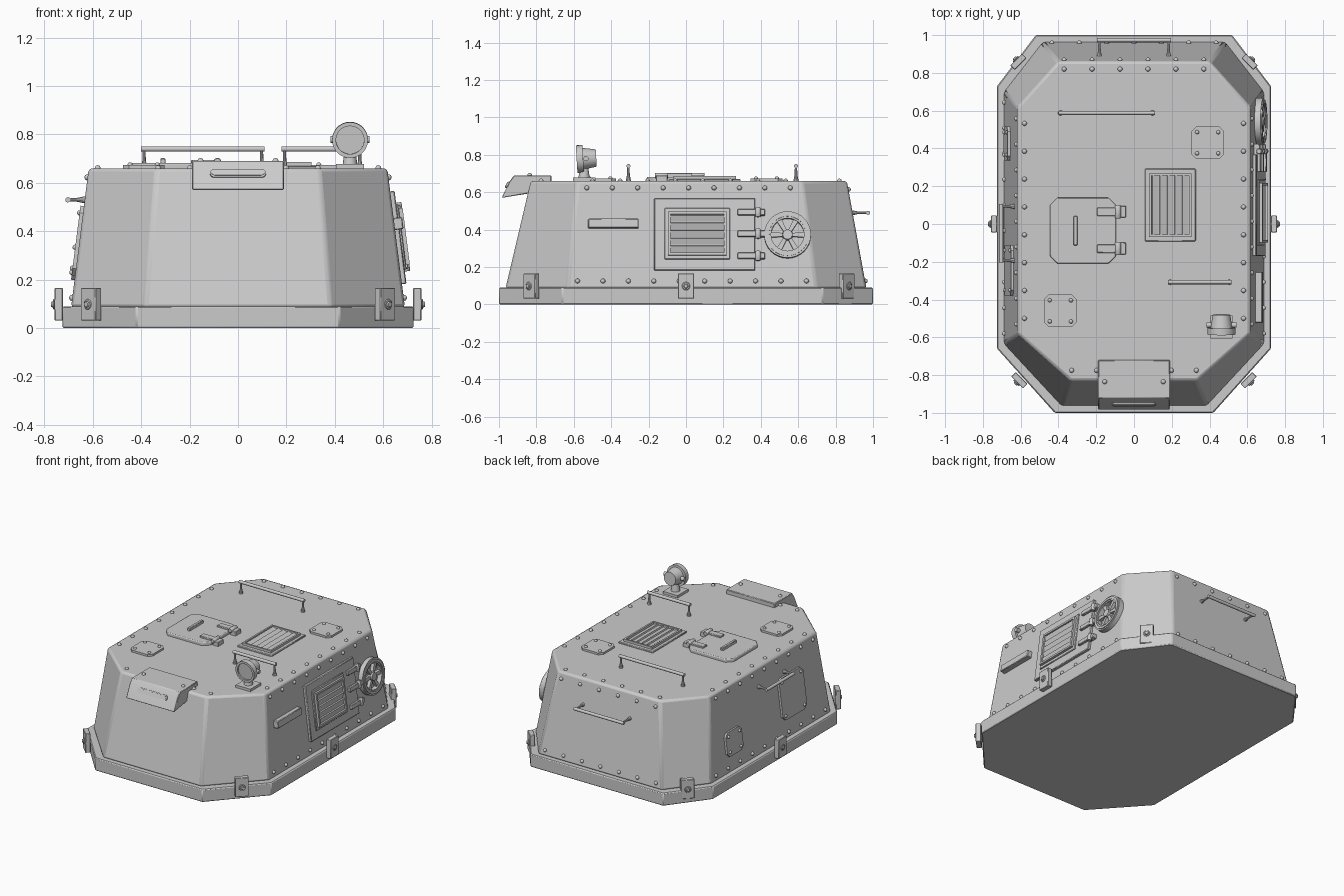
import bpy, bmesh
from math import radians, pi, sin, cos, atan
from mathutils import Matrix, Vector

if "Cube" in bpy.data.objects:
    bpy.data.objects.remove(bpy.data.objects["Cube"])

Z = Vector((0, 0, 1))


def frame(p, n):
    """Local frame at p: w = outward normal, u = sideways, v = up."""
    w = Vector(n).normalized()
    u = Vector((1, 0, 0)) if w.z > 0.99 else Z.cross(w).normalized()
    v = w.cross(u)
    return Matrix.Translation(p) @ Matrix((u, v, w)).transposed().to_4x4()


def roof(x, y):
    return frame((x, y, 0.66), Z)


def side(s, y, z):
    return frame((s * (0.69 - 0.128 * (z - 0.09)), y, z), (s, 0, 0.128))


def rear(x, z):
    return frame((x, 0.965 - 0.184 * (z - 0.09), z), (0, 1, 0.184))


def finish(name, bm, bevel=0, segments=1):
    bmesh.ops.recalc_face_normals(bm, faces=bm.faces)
    me = bpy.data.meshes.new(name)
    bm.to_mesh(me)
    bm.free()
    ob = bpy.data.objects.new(name, me)
    bpy.context.collection.objects.link(ob)
    if bevel:
        m = ob.modifiers.new("Bevel", 'BEVEL')
        m.width, m.segments, m.limit_method, m.angle_limit = bevel, segments, 'ANGLE', radians(25)
    return ob


def loft(bm, lo, hi):
    a = [bm.verts.new(p) for p in lo]
    b = [bm.verts.new(p) for p in hi]
    n = len(a)
    for i in range(n):
        bm.faces.new((a[i], a[(i + 1) % n], b[(i + 1) % n], b[i]))
    bm.faces.new(a[::-1])
    bm.faces.new(b)


def prism(bm, M, pts, w0, w1):
    loft(bm, [M @ Vector((*p, w0)) for p in pts], [M @ Vector((*p, w1)) for p in pts])


def rect(w, h, c=0.0, cx=0.0, cy=0.0):
    a, b = w / 2, h / 2
    if not c:
        q = [(-a, -b), (a, -b), (a, b), (-a, b)]
    else:
        q = [(-a + c, -b), (a - c, -b), (a, -b + c), (a, b - c),
             (a - c, b), (-a + c, b), (-a, b - c), (-a, -b + c)]
    return [(x + cx, y + cy) for x, y in q]


def cone(bm, M, r1, r2, w0, w1, n=16):
    bmesh.ops.create_cone(bm, cap_ends=True, segments=n, radius1=r1, radius2=r2, depth=w1 - w0,
                          matrix=M @ Matrix.Translation((0, 0, (w0 + w1) / 2)))


def ring(bm, M, r0, r1, w0, w1, n=32):
    prof = [(r0, w0), (r1, w0), (r1, w1), (r0, w1)]
    vs = [[bm.verts.new(M @ Vector((r * cos(2 * pi * i / n), r * sin(2 * pi * i / n), w)))
           for r, w in prof] for i in range(n)]
    for i in range(n):
        for j in range(4):
            k, l = (i + 1) % n, (j + 1) % 4
            bm.faces.new((vs[i][j], vs[k][j], vs[k][l], vs[i][l]))


def rivet(bm, M, r=0.013):
    bmesh.ops.create_uvsphere(bm, u_segments=10, v_segments=6, radius=r, matrix=M)


def at(M, u, v, w=0.0):
    return M @ Matrix.Translation((u, v, w))


def octagon(fx, fy, sx, sy0, sy1, rx, ry, z):
    h = [(fx, -fy), (sx, sy0), (sx, sy1), (rx, ry)]
    return [Vector((x, y, z)) for x, y in h + [(-x, y) for x, y in h[::-1]]]


# Base skirt and armoured hull
bm = bmesh.new()
oct0 = (0.42, 1.0, 0.725, -0.66, 0.73, 0.52, 1.0)
loft(bm, octagon(*oct0, 0), octagon(*oct0, 0.09))
finish("base_skirt", bm, 0.006)
bm = bmesh.new()
loft(bm, octagon(0.385, 0.965, 0.69, -0.635, 0.70, 0.485, 0.965, 0.085),
     octagon(0.335, 0.83, 0.617, -0.58, 0.62, 0.40, 0.86, 0.66))
finish("hull", bm, 0.014, 2)

# Rivet rows on roof, sides and rear
bm = bmesh.new()
for s in (-1, 1):
    for i in range(8):
        rivet(bm, roof(s * 0.58, -0.50 + 0.1475 * i))
    for i in range(9):
        rivet(bm, side(s, -0.53 + 0.136 * i, 0.623))
    for i in range(10):
        rivet(bm, side(s, -0.58 + 0.136 * i, 0.125))
for i in range(6):
    rivet(bm, roof(-0.37 + 0.148 * i, 0.82))
    rivet(bm, roof(-0.33 + 0.132 * i, -0.775))
    rivet(bm, rear(-0.37 + 0.148 * i, 0.615))
for i in range(7):
    rivet(bm, rear(-0.435 + 0.145 * i, 0.125))
finish("rivets", bm)

# Clamp brackets around the skirt
for s in (-1, 1):
    for nm, p, n in (("side", (s * 0.728, 0, 0.098), (s, 0, 0)),
                     ("front", (s * 0.598, -0.818, 0.098), (s, -1, 0)),
                     ("rear", (s * 0.603, 0.85, 0.098), (s, 1, 0))):
        bm = bmesh.new()
        M = frame(p, n)
        prism(bm, M, rect(0.088, 0.135), -0.004, 0.03)
        cone(bm, M, 0.022, 0.022, 0.03, 0.036, 16)
        cone(bm, M, 0.014, 0.014, 0.03, 0.044, 6)
        finish(f"{nm}_clamp", bm, 0.004)

# Front vision hood with slot
bm = bmesh.new()
prof = [(-0.72, 0.65), (-0.72, 0.69), (-0.92, 0.69), (-0.945, 0.655), (-0.985, 0.57), (-0.83, 0.595)]
loft(bm, [(-0.19, y, z) for y, z in prof], [(0.19, y, z) for y, z in prof])
finish("vision_hood", bm, 0.004)
bm = bmesh.new()
M = frame((0, -0.954, 0.638), (0, -0.9, 0.4))
cap = [(s * (0.098 + 0.018 * cos(a)), s * 0.018 * sin(a)) for s in (1, -1)
       for a in [-pi / 2 + pi * k / 6 for k in range(7)]]
prism(bm, M, cap, -0.01, 0.006)
prism(bm, M, [(x * 0.94, y * 0.6) for x, y in cap], 0, 0.009)
for s in (-1, 1):
    rivet(bm, frame((s * 0.155, -0.835, 0.69), Z))
finish("vision_slot", bm)

# Roof hatch with handle and two hinges
bm = bmesh.new()
M = roof(-0.27, -0.035)
prism(bm, M, rect(0.35, 0.35, 0.04), -0.01, 0.022)
finish("roof_hatch", bm, 0.006, 2)
bm = bmesh.new()
prism(bm, M, rect(0.02, 0.155, 0, -0.04, 0), 0.015, 0.042)
for v in (0.1, -0.095):
    prism(bm, M, rect(0.12, 0.045, 0, 0.135, v), 0.0, 0.034)
    prism(bm, M, rect(0.045, 0.062, 0, 0.205, v), -0.01, 0.03)
    cone(bm, at(M, 0.185, v) @ Matrix.Rotation(pi / 2, 4, 'X') @ Matrix.Translation((0, 0.028, 0)),
         0.016, 0.016, -0.035, 0.035, 12)
finish("hatch_fittings", bm, 0.003)


def louvre(name, M, w, h, n, border=0.02):
    """Framed vent; slats run along local v."""
    bm = bmesh.new()
    for s in (-1, 1):
        prism(bm, M, rect(border, h, 0, s * (w - border) / 2, 0), 0, 0.026)
        prism(bm, M, rect(w - 2 * border, border, 0, 0, s * (h - border) / 2), 0, 0.026)
    pitch = (w - 2 * border) / n
    for i in range(n):
        S = at(M, (i - (n - 1) / 2) * pitch, 0, 0.011) @ Matrix.Rotation(radians(20), 4, 'Y')
        prism(bm, S, rect(pitch * 0.85, h - 2 * border), -0.005, 0.005)
    finish(name, bm)


# Roof vent
bm = bmesh.new()
M = roof(0.192, 0.10)
prism(bm, M, rect(0.27, 0.385), -0.01, 0.01)
finish("roof_vent_plate", bm, 0.004)
louvre("roof_vent", M, 0.225, 0.335, 5, 0.012)


def plate(name, M, w, h, c=0.025, d=0.014, inset=0.03):
    """Chamfered cover plate with a bolt in each corner."""
    bm = bmesh.new()
    prism(bm, M, rect(w, h, c), -0.01, d)
    for a in (-1, 1):
        for b in (-1, 1):
            rivet(bm, at(M, a * (w / 2 - inset), b * (h / 2 - inset), d), 0.011)
    finish(name, bm)


plate("roof_cover_rear", roof(0.39, 0.43), 0.172, 0.172)
plate("roof_cover_front", roof(-0.39, -0.46), 0.172, 0.172)
plate("left_cover", side(-1, 0.425, 0.28), 0.18, 0.165)
plate("left_door", side(-1, -0.245, 0.36), 0.27, 0.29, 0.03)


def grab_rail(name, M, length, out, r=0.011):
    """Bar along local u, held off the surface by two tapered legs."""
    bm = bmesh.new()
    cone(bm, at(M, 0, 0, out) @ Matrix.Rotation(pi / 2, 4, 'Y'), r, r, -length / 2, length / 2, 12)
    for s in (-1, 1):
        L = at(M, s * (length / 2 - 0.012), 0)
        cone(bm, L, 0.009, 0.006, -0.01, out, 10)
        cone(bm, L, 0.015, 0.008, -0.005, 0.03, 10)
    finish(name, bm)


grab_rail("roof_rail_rear", roof(-0.145, 0.588), 0.51, 0.08)
grab_rail("roof_rail_front", roof(0.348, -0.308), 0.335, 0.08)
grab_rail("rear_rail", frame((0, 0.885, 0.49), (0, 1, 0)), 0.39, 0.088)
grab_rail("left_rail", frame((-0.635, -0.05, 0.53), (-1, 0, 0)), 0.31, 0.068)

# Right side access door, louvre, hinges and step bar
bm = bmesh.new()
M = side(1, 0.10, 0.373)
prism(bm, M, rect(0.54, 0.387), -0.01, 0.018)
finish("right_door", bm, 0.004)
L = at(side(1, 0.06, 0.375), 0, 0, 0.016)
bm = bmesh.new()
prism(bm, L, rect(0.35, 0.275), 0, 0.01)
finish("right_vent_plate", bm, 0.003)
louvre("right_vent", L @ Matrix.Rotation(-pi / 2, 4, 'Z'), 0.235, 0.315, 5, 0.014)
bm = bmesh.new()
for z in (0.49, 0.375, 0.257):
    H = side(1, 0.275, z)
    prism(bm, H, rect(0.10, 0.032, 0, 0.05, 0), 0.01, 0.034)
    prism(bm, H, rect(0.055, 0.032, 0, 0.12, 0), -0.01, 0.03)
    cone(bm, at(H, 0.11, 0, 0.026) @ Matrix.Rotation(pi / 2, 4, 'X'), 0.015, 0.015, -0.026, 0.026, 12)
finish("right_hinges", bm, 0.003)
bm = bmesh.new()
prism(bm, side(1, -0.388, 0.43), rect(0.27, 0.05), -0.01, 0.035)
finish("step_bar", bm, 0.004)

# Round spoked wheel on the right side
bm = bmesh.new()
M = side(1, 0.543, 0.37)
ring(bm, M, 0.088, 0.125, -0.005, 0.032)
ring(bm, M, 0.098, 0.115, 0.03, 0.038)
cone(bm, M, 0.03, 0.026, -0.005, 0.036, 20)
for i in range(6):
    R = M @ Matrix.Rotation(i * pi / 3, 4, 'Z')
    prism(bm, R, [(0.02, -0.009), (0.095, -0.014), (0.095, 0.014), (0.02, 0.009)], 0.002, 0.024)
finish("spoked_wheel", bm)

# Searchlight on a pedestal
bm = bmesh.new()
P = roof(0.463, -0.545)
prism(bm, P, rect(0.115, 0.12), -0.01, 0.018)
cone(bm, P, 0.03, 0.022, 0.018, 0.075, 16)
finish("searchlight_mount", bm)
bm = bmesh.new()
S = frame((0.463, -0.48, 0.783), (0, -1, -0.06))
cone(bm, S, 0.046, 0.06, 0, 0.08, 28)
ring(bm, S, 0.058, 0.074, 0.07, 0.105, 28)
cone(bm, S, 0.06, 0.06, 0.07, 0.094, 28)
cone(bm, at(S, 0, 0, 0.055) @ Matrix.Rotation(pi / 2, 4, 'Y'), 0.014, 0.014, -0.08, 0.08, 12)
finish("searchlight", bm)

# Smooth the round parts, keep the edges sharp
for ob in bpy.context.collection.objects:
    ob.select_set(True)
    bpy.context.view_layer.objects.active = ob
bpy.ops.object.shade_smooth_by_angle(angle=radians(35))
